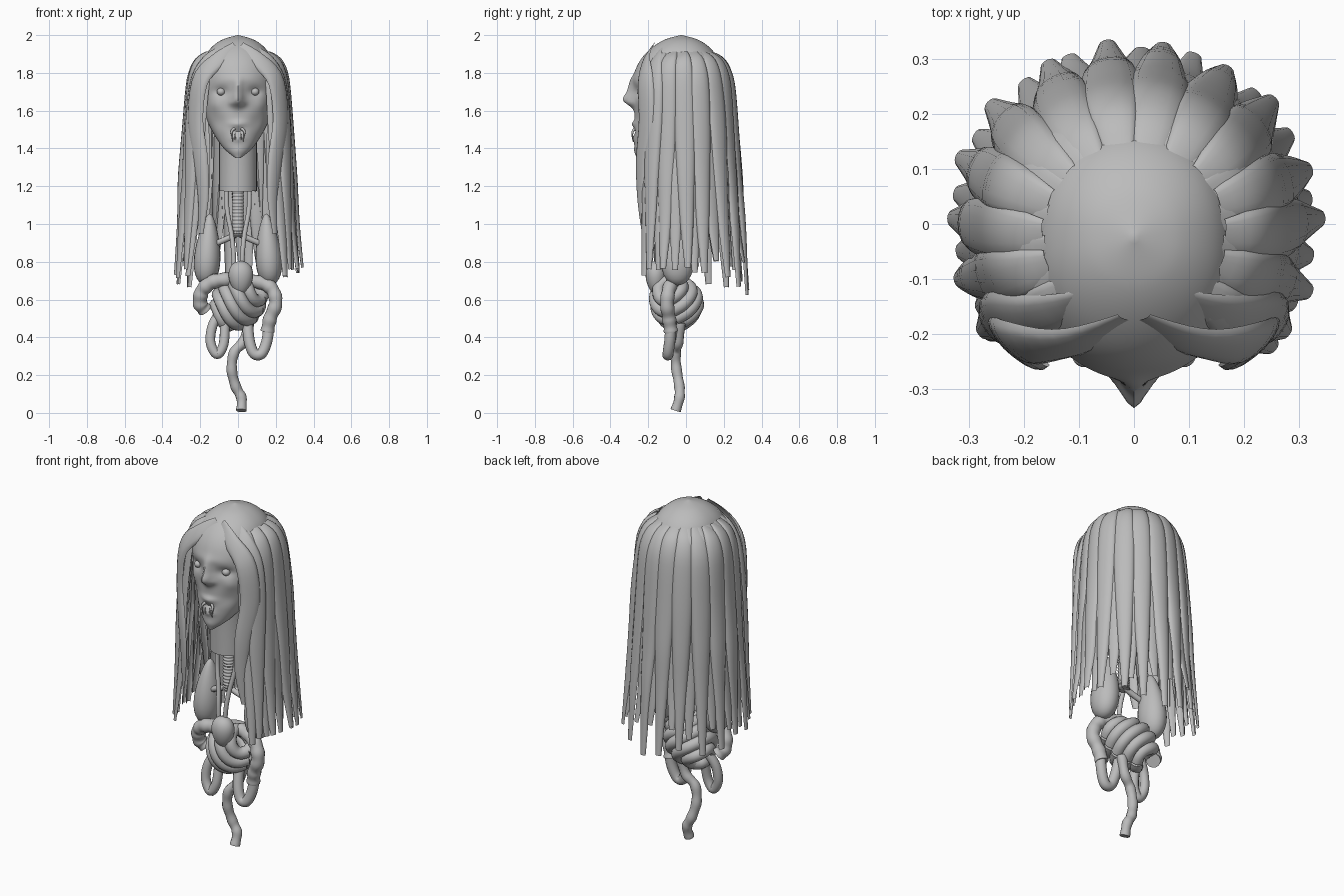
import bpy, bmesh, math, random
from mathutils import Vector, Matrix

if "Cube" in bpy.data.objects:
    bpy.data.objects.remove(bpy.data.objects["Cube"])
random.seed(4)
grey = bpy.data.materials.new("plain grey")
grey.diffuse_color = (0.5, 0.5, 0.5, 1)
grey.use_nodes = True
grey.node_tree.nodes["Principled BSDF"].inputs["Base Color"].default_value = grey.diffuse_color


def finish(bm, name, angle=50):
    me = bpy.data.meshes.new(name)
    bm.to_mesh(me)
    bm.free()
    ob = bpy.data.objects.new(name, me)
    bpy.context.collection.objects.link(ob)
    me.materials.append(grey)
    bpy.ops.object.select_all(action='DESELECT')
    ob.select_set(True)
    bpy.context.view_layer.objects.active = ob
    bpy.ops.object.shade_smooth_by_angle(angle=math.radians(angle))
    return ob


def spline(pts, t):
    """Smooth interpolation through tuples, t in 0..1."""
    n = len(pts) - 1
    i = min(int(t * n), n - 1)
    u = t * n - i
    p0, p1, p2, p3 = (pts[min(max(i + k, 0), n)] for k in (-1, 0, 1, 2))
    return [b + 0.5 * u * (c - a + u * (2*a - 5*b + 4*c - d + u * (3*(b - c) + d - a)))
            for a, b, c, d in zip(p0, p1, p2, p3)]


def skin(bm, rings, closed=True, caps=True):
    vs = [[bm.verts.new(p) for p in r] for r in rings]
    m = len(vs[0])
    for a, b in zip(vs, vs[1:]):
        for j in range(m if closed else m - 1):
            k = (j + 1) % m
            bm.faces.new((a[j], a[k], b[k], b[j]))
    if closed and caps:
        bm.faces.new(vs[0][::-1])
        bm.faces.new(vs[-1])


def tube(name, pts, radius, n=12, steps=36):
    """Round tube through points; radius is a number or a function of t."""
    bm = bmesh.new()
    c = [Vector(spline(pts, i / steps)) for i in range(steps + 1)]
    rings, side = [], Vector((0, 1, 0.13))
    for i, p in enumerate(c):
        d = (c[min(i + 1, steps)] - c[max(i - 1, 0)]).normalized()
        side = (side - d * side.dot(d)).normalized()
        up = d.cross(side)
        r = radius(i / steps) if callable(radius) else radius
        rings.append([p + r * (side * math.cos(a) + up * math.sin(a))
                      for a in (2 * math.pi * j / n for j in range(n))])
    skin(bm, rings)
    bmesh.ops.recalc_face_normals(bm, faces=bm.faces)
    return finish(bm, name)


def blob(name, loc, size, taper=0.0, tilt=0.0):
    """Ellipsoid narrowed toward its top."""
    bm = bmesh.new()
    bmesh.ops.create_uvsphere(bm, u_segments=24, v_segments=16, radius=1)
    for v in bm.verts:
        k = 1 - taper * v.co.z
        v.co = Vector((v.co.x * size[0] * k, v.co.y * size[1] * k, v.co.z * size[2]))
    bmesh.ops.transform(bm, verts=bm.verts,
                        matrix=Matrix.Translation(loc) @ Matrix.Rotation(tilt, 4, 'Y'))
    return finish(bm, name)


# Head: stacked sections (z, half width, front y, back y) with sculpted features
sections = [(1.35, .015, -.262, -.225), (1.40, .075, -.272, -.12), (1.48, .13, -.275, .02),
            (1.56, .168, -.272, .11), (1.64, .187, -.274, .15), (1.72, .196, -.28, .18),
            (1.80, .198, -.272, .19), (1.87, .18, -.24, .172), (1.93, .145, -.185, .13),
            (1.975, .085, -.115, .065), (2.0, .004, -.03, -.02)]
# (x, z, x spread, z spread, push forward)
features = [(0, 1.655, .030, .035, .048), (0, 1.71, .022, .055, .027), (0, 1.765, .10, .025, .006),
            (.03, 1.64, .018, .016, .010), (.09, 1.70, .042, .028, -.022),
            (.125, 1.63, .035, .035, .010), (.10, 1.54, .035, .04, -.008),
            (0, 1.53, .04, .016, .014), (0, 1.49, .028, .010, -.012),
            (0, 1.45, .035, .014, .008), (0, 1.385, .03, .02, .004)]


def relief(x, z):
    return sum(h * math.exp(-((abs(x) - fx) / sx) ** 2 - ((z - fz) / sz) ** 2)
               for fx, fz, sx, sz, h in features)


bm = bmesh.new()
rings = []
for i in range(91):
    z, w, f, b = spline(sections, i / 90)
    ring = []
    for j in range(96):
        a = 2 * math.pi * j / 96
        x, s = w * math.sin(a), -math.cos(a)
        s = math.copysign(abs(s) ** .88, s)
        y = (f + b) / 2 + s * (b - f) / 2
        ring.append((x, y - (relief(x, z) if s < 0 else 0), z))
    rings.append(ring)
skin(bm, rings)
bmesh.ops.recalc_face_normals(bm, faces=bm.faces)
finish(bm, "head")

# Eyes and fangs
for s in (-1, 1):
    blob("eye", (s * .09, -.238, 1.70), (.022, .022, .020))
    tube("upper_fang", [(s*.020, -.270, 1.505), (s*.034, -.282, 1.49), (s*.032, -.284, 1.465),
                        (s*.028, -.280, 1.435)], lambda t: .009 * (1 - .85 * t), 8, 14)
    tube("lower_fang", [(s*.014, -.27, 1.44), (s*.016, -.282, 1.46), (s*.014, -.282, 1.485)],
         lambda t: .007 * (1 - .85 * t), 8, 10)

# Neck
tube("neck", [(0, -.10, 1.50), (0, -.09, 1.35), (0, -.085, 1.175)], .10, 32, 8)


# Hair: outward facing curved locks, open on the inside
def lock(name, pts, width, bulge=.022, power=.8):
    bm = bmesh.new()
    steps, m, rings = 26, 8, []
    c = [Vector(spline(pts, i / steps)) for i in range(steps + 1)]
    for i, p in enumerate(c):
        t = i / steps
        d = (c[min(i + 1, steps)] - c[max(i - 1, 0)]).normalized()
        out = Vector((p.x, p.y, 0.02))
        out = (out - d * out.dot(d)).normalized()
        side = out.cross(d).normalized()
        w = width * spline([(.55,), (.85,), (1.05,), (1.05,), (.9,), (.65,), (.3,)], t)[0]
        h = bulge * min(1, .4 + 2 * t) * min(1, w / width + .1)
        rings.append([p + side * w * math.cos(a) + out * h * math.sin(a) ** power
                      for a in (math.pi * min(j / m, .99999) for j in range(m + 1))])
    skin(bm, rings, closed=False)
    # turn faces to the outside
    bm.normal_update()
    total = 0
    for f in bm.faces:
        q = f.calc_center_median()
        total += f.calc_area() * f.normal.dot(Vector((q.x, q.y, 0)))
    if total < 0:
        bmesh.ops.reverse_faces(bm, faces=bm.faces)
    return finish(bm, name, 60)


profile = [(.158, 1.905), (.210, 1.855), (.242, 1.74), (.261, 1.50), (.276, 1.25), (.295, 1.0), (.325, 0)]
for layer, (count, shrink, wide) in enumerate(((14, 1.0, .054), (13, .975, .05))):
    for k in range(count):
        u = (k + .5) / count if layer else k / (count - 1)
        a = math.radians(-40 + 260 * u)
        back = max(0, math.sin(a))
        end = .74 - .09 * back * (1 - layer) + random.uniform(-.03, .04) + layer * .03
        drift = random.uniform(-.05, .05)
        pts = []
        for i, (r, z) in enumerate(profile):
            r = r * shrink + (random.uniform(-.005, .005) if i else 0)
            b = a + drift * i / 6
            pts.append((r * math.cos(b) * 1.02, r * math.sin(b) - .02 * (1 - i / 6), z or end))
        lock("hair_lock", pts, wide, .032 - .01 * layer)

# Front locks parting over the brow and framing the face
for s in (-1, 1):
    lock("front_lock", [(s*.012, -.168, 1.938), (s*.105, -.208, 1.868), (s*.197, -.212, 1.76),
                        (s*.222, -.205, 1.55), (s*.195, -.228, 1.34), (s*.182, -.232, 1.14),
                        (s*.195, -.22, .95)], .052, .025)
    lock("temple_lock", [(s*.07, -.13, 1.928), (s*.155, -.158, 1.865), (s*.215, -.165, 1.75),
                         (s*.240, -.17, 1.55), (s*.248, -.18, 1.3), (s*.258, -.185, 1.05),
                         (s*.275, -.195, .76)], .05, .024)
    lock("inner_lock", [(s*.18, -.06, 1.70), (s*.178, -.07, 1.58), (s*.175, -.08, 1.45),
                        (s*.172, -.08, 1.32), (s*.17, -.07, 1.2), (s*.172, -.05, 1.1),
                        (s*.18, -.03, .95)], .055, .02)

# Windpipe with ridges, branches and side vessels
tube("windpipe", [(0, -.085, 1.22), (0, -.085, 1.08), (0, -.085, .93)],
     lambda t: .031 + .002 * math.cos(t * 2 * math.pi * 18), 14, 144)
for s in (-1, 1):
    tube("bronchus", [(0, -.085, .95), (s*.04, -.085, .93), (s*.11, -.075, .90)], .016, 10, 12)
    tube("vessel", [(s*.06, -.10, 1.22), (s*.058, -.11, 1.08), (s*.035, -.13, .95),
                    (s*.025, -.145, .86), (s*.02, -.15, .76)], .013, 10, 24)
    # Lungs
    blob("lung", (s * .16, -.045, .865), (.066, .082, .19), .38, -s * .06)

# Heart
blob("heart", (.015, -.160, .716), (.064, .053, .088), -.2)

# Gut bundle: tilted coils stacked along a slanted axis
axis = Vector((.7, -.3, .6)).normalized()
diag = Vector((.6, 0, -.7)).normalized()
diag = (diag - axis * diag.dot(axis)).normalized()
deep = axis.cross(diag)
mid = Vector((0, -.05, .585))
for off in (-.105, -.055, 0, .055, .105):
    r = math.sqrt(.145 ** 2 - off ** 2) - .034
    pts = [mid + axis * (off + .012 * math.sin(2 * a)) + (diag * math.cos(a) + deep * math.sin(a)) * r
           for a in (2 * math.pi * i / 12 for i in range(13))]
    tube("gut_coil", [tuple(p) for p in pts], .034, 12, 40)

# Loose gut tubes
bumpy = lambda r: (lambda t: r * (1 + .05 * math.sin(t * 40)))
tube("left_gut", [(0, -.09, .70), (-.07, -.11, .705), (-.14, -.11, .69), (-.19, -.09, .645),
                  (-.20, -.07, .58), (-.175, -.05, .545)], bumpy(.038), 14, 48)
tube("right_gut", [(.05, -.05, .70), (.12, -.07, .69), (.18, -.09, .655), (.20, -.10, .58),
                   (.17, -.09, .50), (.155, -.08, .43)], bumpy(.036), 14, 48)
tube("left_loop", [(-.09, -.06, .54), (-.135, -.08, .46), (-.145, -.09, .37), (-.11, -.095, .31),
                   (-.075, -.09, .37), (-.07, -.07, .50)], .026, 12, 40)
tube("right_loop", [(.05, -.06, .48), (.06, -.085, .38), (.085, -.095, .315), (.125, -.095, .315),
                    (.155, -.085, .39), (.165, -.08, .50)], .029, 12, 40)
tube("tail_gut", [(.06, -.03, .48), (.03, -.04, .38), (-.02, -.055, .32), (-.033, -.05, .23),
                  (-.012, -.035, .14), (.018, -.035, .08), (.018, -.055, .012)], bumpy(.027), 12, 56)
